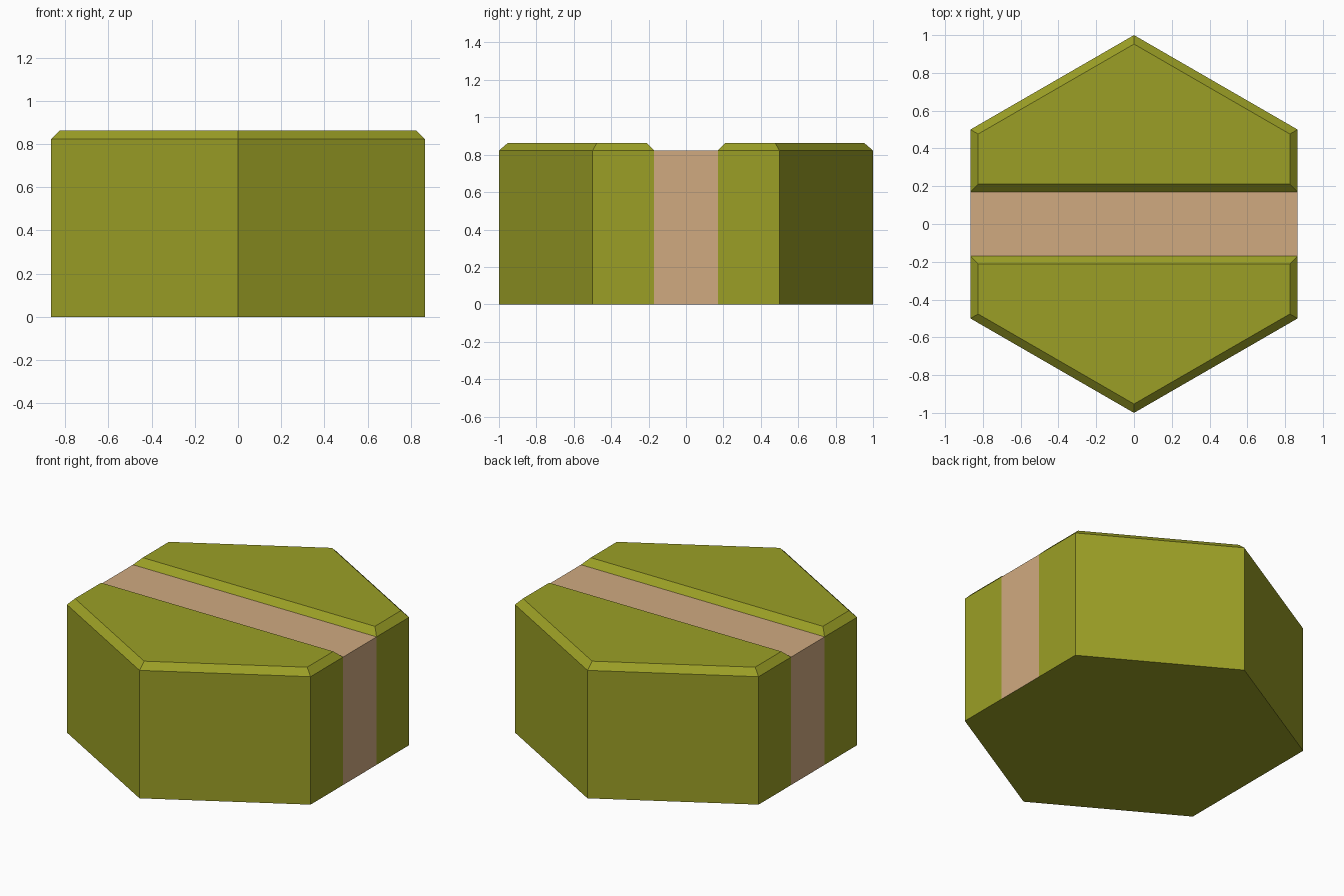
import bpy, bmesh, math

if "Cube" in bpy.data.objects:
    bpy.data.objects.remove(bpy.data.objects["Cube"])

PATH_HALF = 0.17   # half width of the path strip
BASE_H = 0.822     # height of the path surface
BEVEL = 0.041      # chamfer width and rise of the grass


def material(name, rgb):
    m = bpy.data.materials.new(name)
    m.diffuse_color = (*rgb, 1.0)
    m.use_nodes = True
    m.node_tree.nodes["Principled BSDF"].inputs["Base Color"].default_value = m.diffuse_color
    return m


bm = bmesh.new()

# Hexagonal block with points towards front and back
ring = [bm.verts.new((math.sin(math.radians(60 * i)), math.cos(math.radians(60 * i)), 0))
        for i in range(6)]
base = bm.faces.new(ring)
ext = bmesh.ops.extrude_face_region(bm, geom=[base], use_keep_orig=True)
top_verts = [v for v in ext["geom"] if isinstance(v, bmesh.types.BMVert)]
bmesh.ops.translate(bm, verts=top_verts, vec=(0, 0, BASE_H))
bmesh.ops.recalc_face_normals(bm, faces=bm.faces[:])

# Cut the edges of the path
for y in (-PATH_HALF, PATH_HALF):
    bmesh.ops.bisect_plane(bm, geom=bm.verts[:] + bm.edges[:] + bm.faces[:],
                           plane_co=(0, y, 0), plane_no=(0, 1, 0))
bm.normal_update()

# Path colour on the top and side faces of the strip, grass everywhere else
for f in bm.faces:
    in_strip = abs(f.calc_center_median().y) < PATH_HALF * 0.9
    on_strip = in_strip and all(abs(v.co.y) < PATH_HALF + 0.001 for v in f.verts)
    f.material_index = 1 if on_strip and f.normal.z > -0.5 else 0

# Raised, chamfered grass on either side of the path
grass_tops = [f for f in bm.faces if f.normal.z > 0.9 and f.material_index == 0]
bmesh.ops.inset_individual(bm, faces=grass_tops, thickness=BEVEL, depth=BEVEL,
                           use_even_offset=True)
bm.normal_update()

mesh = bpy.data.meshes.new("hex_tile")
bm.to_mesh(mesh)
bm.free()
mesh.materials.append(material("olive grass", (0.328, 0.347, 0.019)))
mesh.materials.append(material("sandy path", (0.631, 0.402, 0.216)))
tile = bpy.data.objects.new("hex_tile", mesh)
bpy.context.collection.objects.link(tile)
